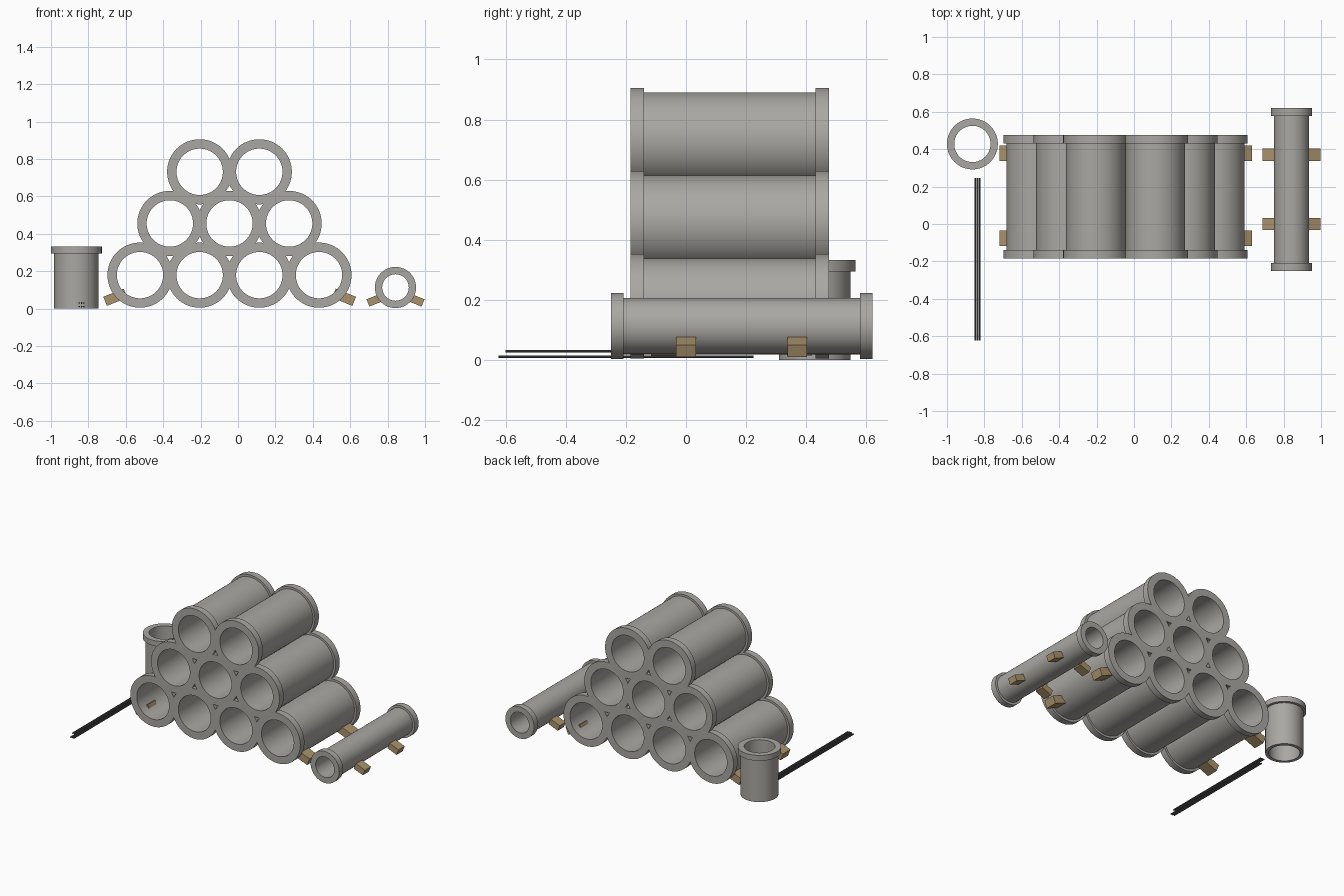
import bpy, bmesh, math
from mathutils import Matrix

cube = bpy.data.objects.get("Cube")
if cube:
    bpy.data.objects.remove(cube, do_unlink=True)


def material(name, rgb):
    m = bpy.data.materials.new(name)
    m.use_nodes = True
    m.diffuse_color = (*rgb, 1)
    m.node_tree.nodes["Principled BSDF"].inputs["Base Color"].default_value = (*rgb, 1)
    return m


concrete = material("concrete grey", (0.40, 0.39, 0.365))
wood = material("wedge wood", (0.40, 0.29, 0.15))
steel = material("dark steel", (0.10, 0.10, 0.105))


def finish(bm, name, mat, matrix):
    bmesh.ops.recalc_face_normals(bm, faces=bm.faces)
    mesh = bpy.data.meshes.new(name)
    bm.to_mesh(mesh)
    bm.free()
    mesh.materials.append(mat)
    ob = bpy.data.objects.new(name, mesh)
    ob.matrix_world = matrix
    bpy.context.collection.objects.link(ob)
    return ob


def smooth(ob):
    bpy.ops.object.select_all(action="DESELECT")
    ob.select_set(True)
    bpy.context.view_layer.objects.active = ob
    bpy.ops.object.shade_smooth_by_angle(angle=math.radians(30))


# Lathe a closed (radius, height) profile around z
def lathe(name, profile, mat, matrix, steps=64):
    bm = bmesh.new()
    verts = [bm.verts.new((r, 0, h)) for r, h in profile]
    edges = [bm.edges.new((verts[i - 1], verts[i])) for i in range(len(verts))]
    bmesh.ops.spin(bm, geom=verts + edges, cent=(0, 0, 0), axis=(0, 0, 1),
                   angle=math.tau, steps=steps, use_merge=True)
    bmesh.ops.remove_doubles(bm, verts=bm.verts, dist=1e-5)
    ob = finish(bm, name, mat, matrix)
    smooth(ob)
    return ob


# Tube with a collar at the top and, if wanted, at the bottom
def pipe(name, inner, body, collar, length, band, matrix, both=True):
    profile = [(inner, 0), (inner, length), (collar, length),
               (collar, length - band), (body, length - band)]
    if both:
        profile += [(body, band), (collar, band), (collar, 0)]
    else:
        profile += [(body, 0)]
    return lathe(name, profile, concrete, matrix)


def lying(x, y, z):
    # local z runs from front to back
    return Matrix.Translation((x, y, z)) @ Matrix.Rotation(-math.pi / 2, 4, "X")


# Wooden wedge tilted up towards the pipe; side is +1 or -1
def wedge(name, outer_x, y, side, length, width, height, base):
    tilt = math.radians(22)
    half_x = (length * math.cos(tilt) + height * math.sin(tilt)) / 2
    half_z = (length * math.sin(tilt) + height * math.cos(tilt)) / 2
    bm = bmesh.new()
    bmesh.ops.create_cube(bm, size=1)
    bmesh.ops.scale(bm, vec=(length, width, height), verts=bm.verts)
    place = Matrix.Translation((outer_x - side * half_x, y, base + half_z))
    finish(bm, name, wood, place @ Matrix.Rotation(side * tilt, 4, "Y"))


# Pyramid of large pipes
pitch = 0.319
for row, count in enumerate((4, 3, 2)):
    for i in range(count):
        x = -0.524 + pitch * (i + row / 2)
        z = 0.179 + row * pitch * math.sqrt(3) / 2
        pipe(f"stacked_pipe_{row + 1}_{i + 1}", 0.124, 0.159, 0.174, 0.66, 0.045,
             lying(x, -0.184, z))

# Small pipe lying beside the stack
pipe("small_pipe", 0.071, 0.094, 0.11, 0.87, 0.042, lying(0.842, -0.25, 0.113))

# Upright pipe with one collar
pipe("upright_pipe", 0.097, 0.119, 0.136, 0.332, 0.038,
     Matrix.Translation((-0.864, 0.428, 0)), both=False)

# Wedges holding the stack and the small pipe
for side, label in ((1, "left"), (-1, "right")):
    for end, y in (("front", -0.075), ("back", 0.378)):
        wedge(f"stack_wedge_{label}_{end}", 0.631 if side > 0 else -0.72, y, side,
              0.117, 0.083, 0.052, 0.015)
    for end, y in (("front", 0.0), ("back", 0.37)):
        wedge(f"small_wedge_{label}_{end}", 0.842 + side * 0.155, y, side,
              0.075, 0.066, 0.042, 0.011)

# Two layers of thin steel rods
for layer, (start, z) in enumerate(((-0.623, 0.011), (-0.6, 0.03))):
    for i in range(3):
        lathe(f"steel_rod_{layer + 1}_{i + 1}",
              [(0, 0), (0.0045, 0), (0.0045, 0.847), (0, 0.847)], steel,
              lying(-0.849 + 0.0125 * i, start, z), steps=10)
